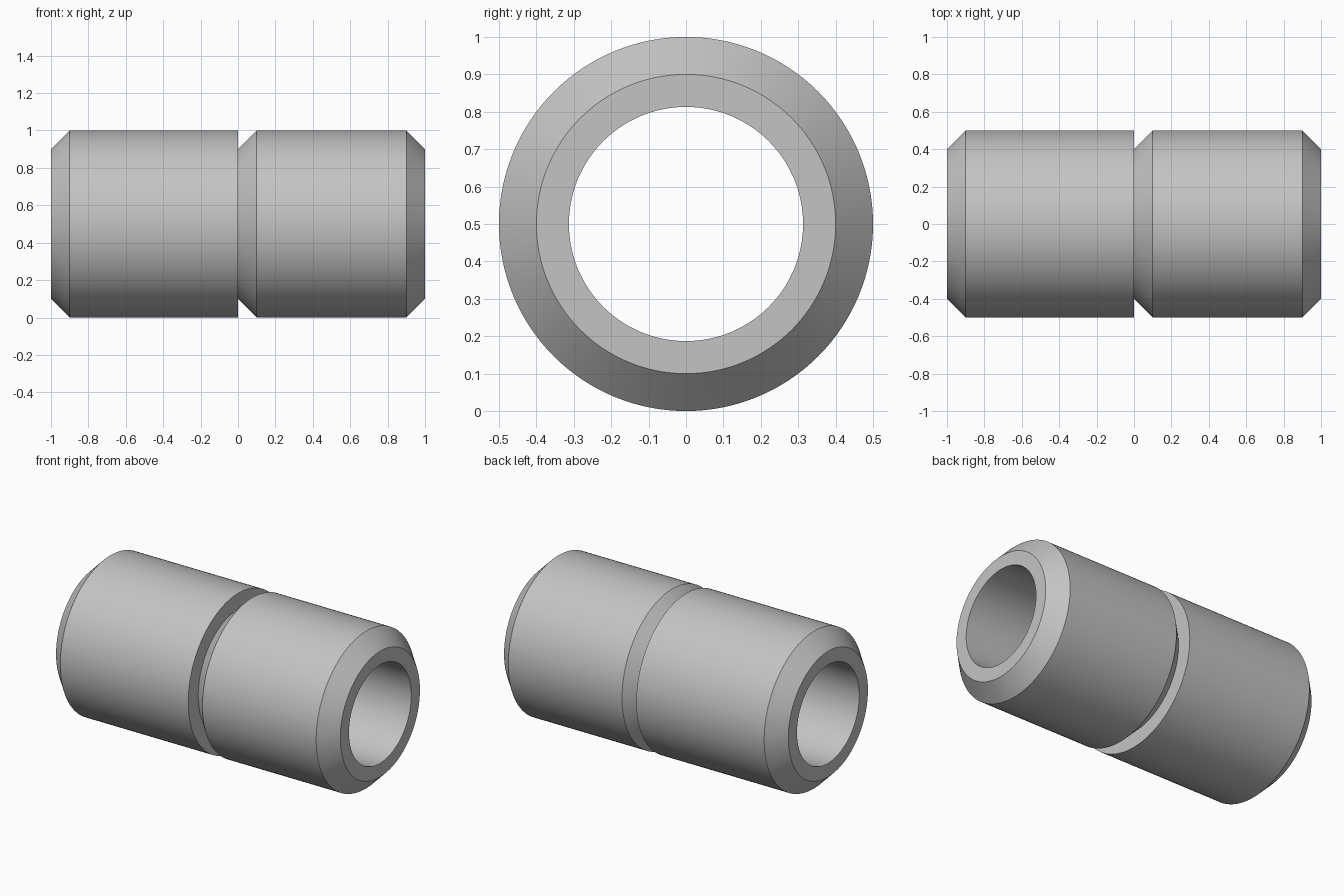
import bpy
import bmesh
from math import cos, sin, tau

cube = bpy.data.objects.get("Cube")
if cube:
    bpy.data.objects.remove(cube, do_unlink=True)

SEGMENTS = 128
OUTER, CHAMFER, BORE = 0.5, 0.4, 0.313

grey = bpy.data.materials.new("plain grey")
grey.use_nodes = True
colour = (0.55, 0.55, 0.55, 1)
grey.diffuse_color = colour
grey.node_tree.nodes["Principled BSDF"].inputs["Base Color"].default_value = colour


def revolve(name, profile):
    """Spin a closed (x, radius) profile around the x axis."""
    bm = bmesh.new()
    rings = []
    for i in range(SEGMENTS):
        a = tau * i / SEGMENTS
        rings.append([bm.verts.new((x, r * cos(a), r * sin(a))) for x, r in profile])
    for i, ring in enumerate(rings):
        following = rings[(i + 1) % SEGMENTS]
        for j in range(len(profile)):
            k = (j + 1) % len(profile)
            bm.faces.new((ring[j], ring[k], following[k], following[j]))
    bmesh.ops.recalc_face_normals(bm, faces=bm.faces)
    mesh = bpy.data.meshes.new(name)
    bm.to_mesh(mesh)
    bm.free()
    mesh.materials.append(grey)
    obj = bpy.data.objects.new(name, mesh)
    obj.location.z = OUTER
    bpy.context.collection.objects.link(obj)
    bpy.ops.object.select_all(action="DESELECT")
    obj.select_set(True)
    bpy.context.view_layer.objects.active = obj
    bpy.ops.object.shade_smooth_by_angle(angle=0.5)
    return obj


# Hollow sleeve: chamfered ends and a one-sided groove at the middle
revolve("grooved_sleeve", [
    (-1, BORE), (-1, CHAMFER), (-0.9, OUTER),
    (0, OUTER), (0, CHAMFER), (0.1, OUTER),
    (0.9, OUTER), (1, CHAMFER), (1, BORE),
])
